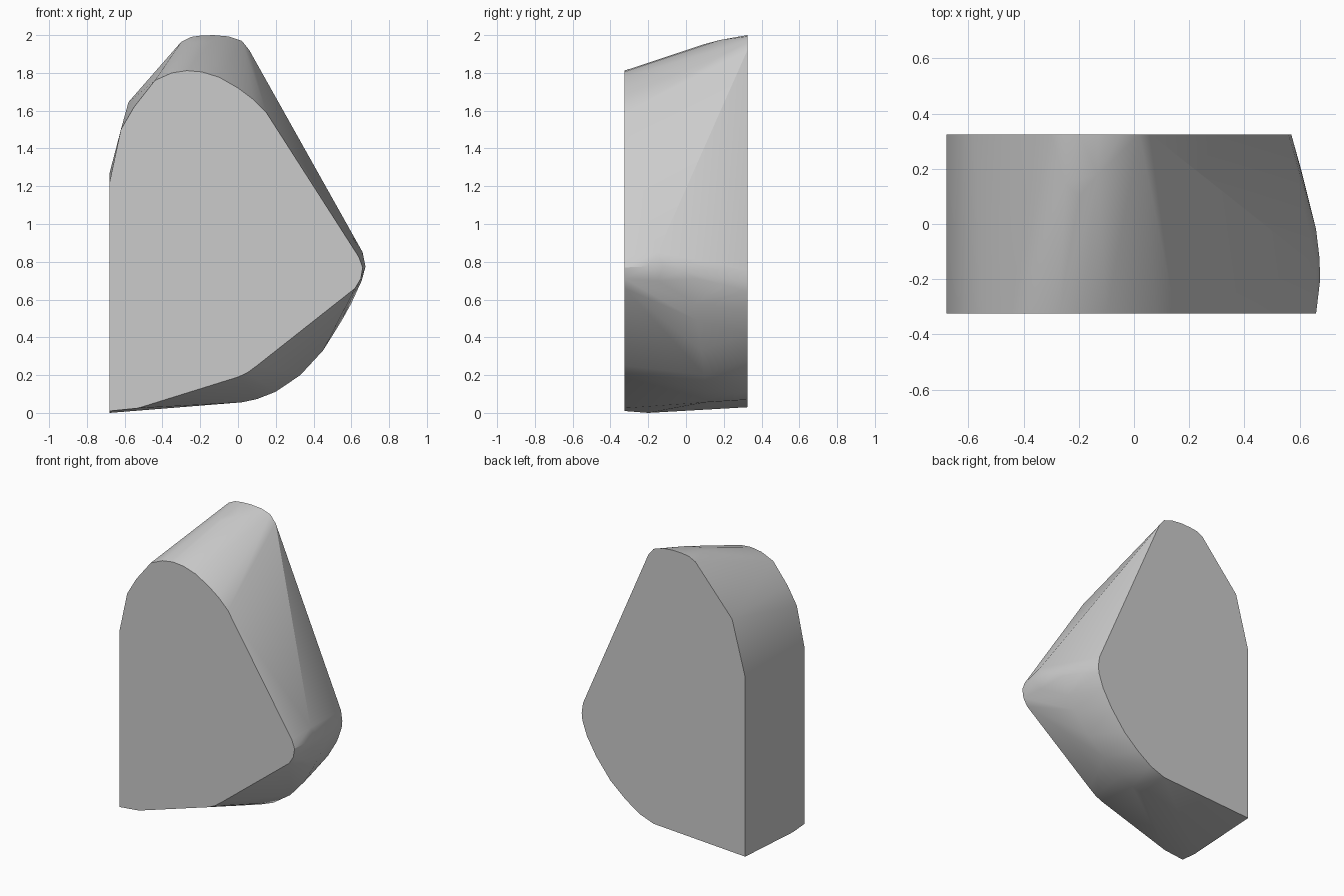
import bpy, bmesh, math

# Outline of the flat front face (x, z)
front = [(-.68, .01), (-.53, .025), (0, .19), (.05, .213), (.1, .25), (.62, .66), (.65, .71),
         (.66, .77), (.64, .825), (.15, 1.59), (.08, 1.66), (0, 1.72), (-.1, 1.777),
         (-.19, 1.805), (-.27, 1.812), (-.35, 1.80), (-.44, 1.76), (-.55, 1.62),
         (-.62, 1.5), (-.68, 1.22)]
# Outline of the flat back face (x, z)
back = [(-.68, .03), (.02, .07), (.13, .11), (.24, .185), (.35, .28), (.46, .42), (.53, .54),
        (.565, .64), (.57, .69), (.56, .76), (.06, 1.92), (.02, 1.97), (-.05, 1.993),
        (-.13, 2), (-.2, 1.997), (-.25, 1.99), (-.3, 1.965), (-.58, 1.645), (-.68, 1.27)]
# Slight bulge between the two faces (x, y, z)
bulge = [(-.68, -.2, 0), (.02, .1, .056), (.1, .1, .073), (.2, .1, .112), (.33, .1, .2),
         (.45, .08, .33), (.55, .06, .49), (.6, .05, .58), (.605, .2, .68), (.64, .06, .71),
         (.66, -.02, .755), (.672, -.12, .775), (.675, -.2, .775), (.66, -.15, .85),
         (.655, -.15, .70), (-.2, .1, 1.953), (-.13, .18, 1.974), (-.25, .15, 1.963)]

# Stone block: convex skin over the outlines and bulge
bm = bmesh.new()
for y, outline in ((-.325, front), (.325, back)):
    for x, z in outline:
        bm.verts.new((x, y, z))
for p in bulge:
    bm.verts.new(p)
res = bmesh.ops.convex_hull(bm, input=bm.verts[:])
loose = [v for v in bm.verts if not v.link_faces]
bmesh.ops.delete(bm, geom=loose, context='VERTS')
bmesh.ops.dissolve_limit(bm, angle_limit=math.radians(.5), verts=bm.verts[:], edges=bm.edges[:])
bmesh.ops.recalc_face_normals(bm, faces=bm.faces[:])

mesh = bpy.data.meshes.new("stone_block")
bm.to_mesh(mesh)
bm.free()
block = bpy.data.objects.new("stone_block", mesh)
bpy.context.collection.objects.link(block)
bpy.context.view_layer.objects.active = block
block.select_set(True)
bpy.ops.object.shade_smooth_by_angle(angle=math.radians(25))
